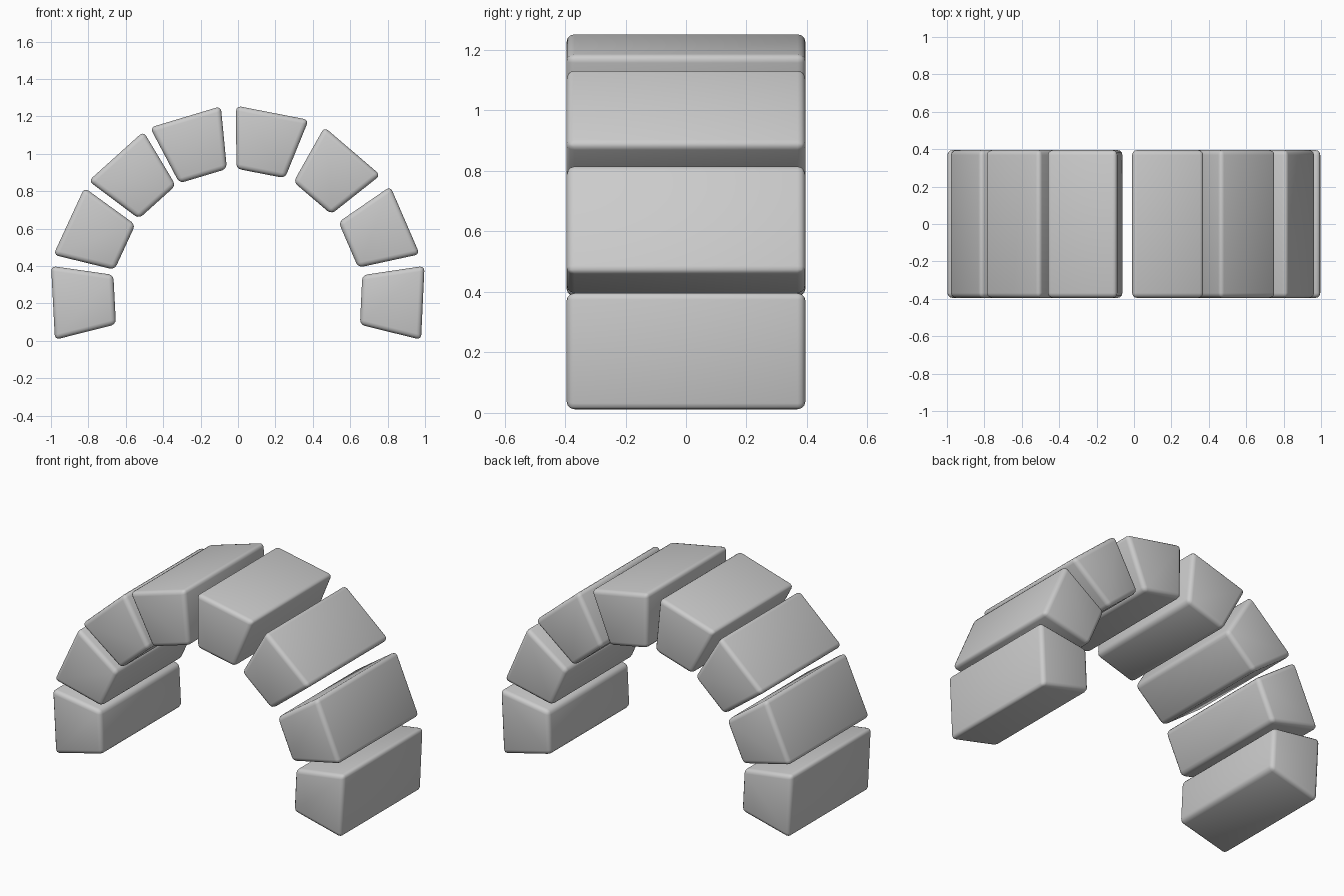
import bpy, bmesh, math

if "Cube" in bpy.data.objects:
    bpy.data.objects.remove(bpy.data.objects["Cube"])

# Wedge stone profile: outer width, inner width, radial depth, length along y
OUTER, INNER, DEPTH, LENGTH = 0.395, 0.265, 0.33, 0.79

# Each stone: outer face centre x, z and outward angle in degrees
STONES = [
    (0.988, 0.203, -2.7), (0.893, 0.644, 23.4), (0.612, 1.014, 49.5), (0.184, 1.219, 79),
    (-0.281, 1.197, 106.7), (-0.652, 0.987, 132), (-0.904, 0.639, 155.2), (-0.989, 0.203, 183),
]


def make_stone(index, cx, cz, degrees):
    a = math.radians(degrees)
    out = (math.cos(a), math.sin(a))
    side = (-out[1], out[0])
    profile = [(0, OUTER / 2), (0, -OUTER / 2), (-DEPTH, -INNER / 2), (-DEPTH, INNER / 2)]
    bm = bmesh.new()
    rings = [[bm.verts.new((cx + out[0] * u + side[0] * v, y, cz + out[1] * u + side[1] * v))
              for u, v in profile] for y in (-LENGTH / 2, LENGTH / 2)]
    for ring in rings:
        bm.faces.new(ring)
    for i in range(4):
        j = (i + 1) % 4
        bm.faces.new((rings[0][i], rings[0][j], rings[1][j], rings[1][i]))
    bmesh.ops.recalc_face_normals(bm, faces=bm.faces)
    # Softly worn edges
    bmesh.ops.bevel(bm, geom=bm.edges[:], offset=0.026, offset_type='OFFSET',
                    segments=3, profile=0.5, affect='EDGES')
    mesh = bpy.data.meshes.new(f"arch_stone_{index}")
    bm.to_mesh(mesh)
    bm.free()
    obj = bpy.data.objects.new(f"arch_stone_{index}", mesh)
    bpy.context.collection.objects.link(obj)
    bpy.ops.object.select_all(action='DESELECT')
    obj.select_set(True)
    bpy.context.view_layer.objects.active = obj
    bpy.ops.object.shade_smooth_by_angle(angle=math.radians(40))


# Ring of stones forming the arch
for n, stone in enumerate(STONES, 1):
    make_stone(n, *stone)
